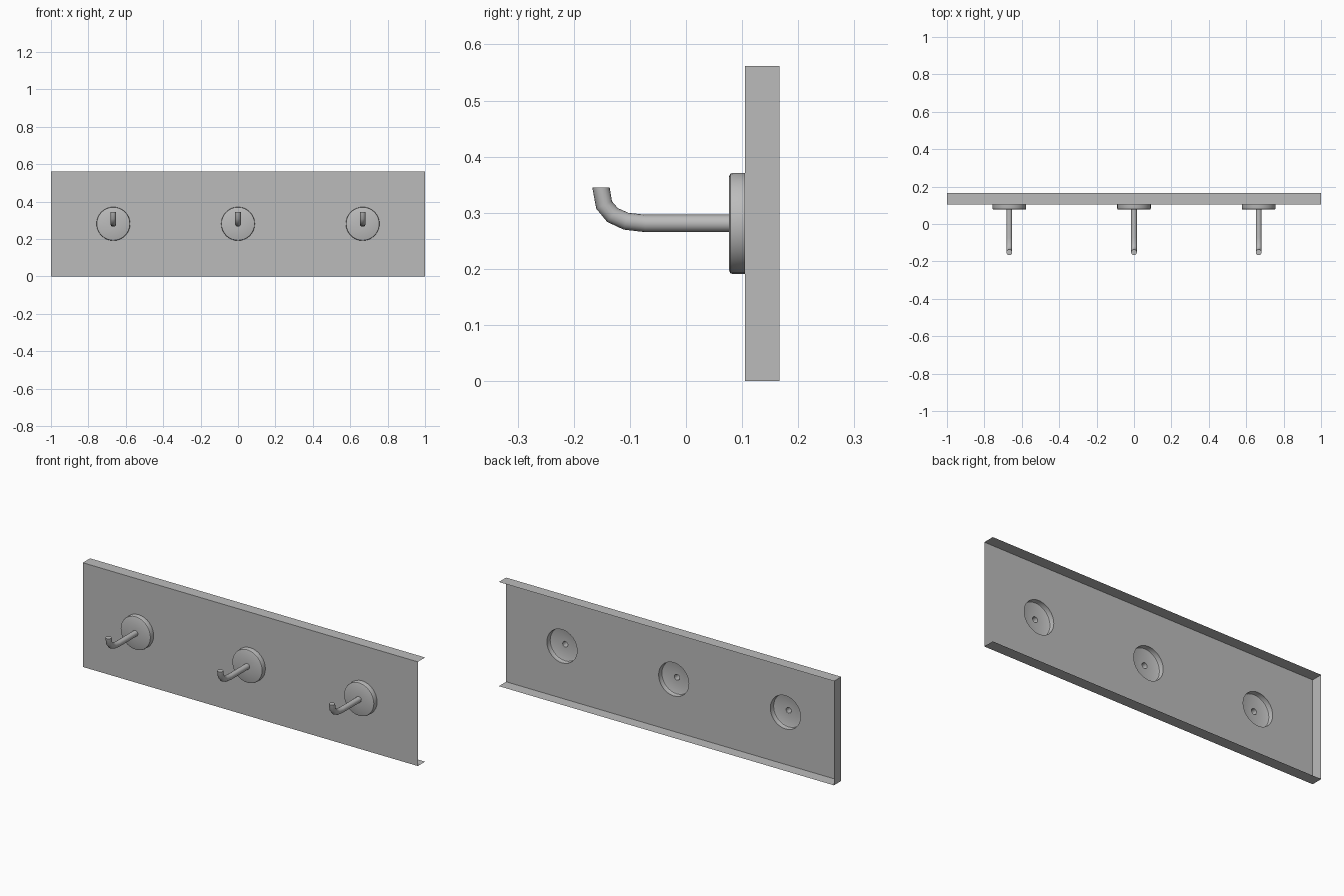
import bpy, bmesh, math
from mathutils import Vector

if "Cube" in bpy.data.objects:
    bpy.data.objects.remove(bpy.data.objects["Cube"])

W, H = 2.0, 0.562             # board size
Y0, Y1 = 0.105, 0.167         # front and back of the board
ZC = H / 2                    # hook height
HOOKS = (-2 / 3, 0.0, 2 / 3)
SEG = 32
R_DISC, R_ROD = 0.09, 0.0155

grey = bpy.data.materials.new("satin grey")
grey.diffuse_color = (0.5, 0.5, 0.5, 1)
grey.use_nodes = True
grey.node_tree.nodes["Principled BSDF"].inputs["Base Color"].default_value = grey.diffuse_color


def finish(bm, name, smooth=False):
    bmesh.ops.remove_doubles(bm, verts=bm.verts[:], dist=1e-5)
    me = bpy.data.meshes.new(name)
    bm.to_mesh(me)
    bm.free()
    me.materials.append(grey)
    ob = bpy.data.objects.new(name, me)
    bpy.context.collection.objects.link(ob)
    if smooth:
        bpy.ops.object.select_all(action='DESELECT')
        ob.select_set(True)
        bpy.context.view_layer.objects.active = ob
        bpy.ops.object.shade_smooth_by_angle(angle=math.radians(40))
    return ob


def loft(name, x, rings, seg, cap=False):
    """Rings of (y, z, radius, tilt) joined into a round skin; tilt 0 faces -y."""
    bm = bmesh.new()
    loops = []
    for y, z, r, tilt in rings:
        up = Vector((0, math.sin(tilt), math.cos(tilt)))
        loops.append([bm.verts.new(Vector((x, y, z)) + up * (r * math.sin(a))
                                   + Vector((r * math.cos(a), 0, 0)))
                      for a in (2 * math.pi * i / seg for i in range(seg))])
    for a, b in zip(loops, loops[1:]):
        for i in range(seg):
            j = (i + 1) % seg
            bm.faces.new((a[i], a[j], b[j], b[i]))
    if cap:
        bm.faces.new(loops[-1])
    return finish(bm, name, True)


# Board: a thin shell, open at the back and at the right end
bm = bmesh.new()
cw = W / 3
for cx in HOOKS:              # front panel, one cell with a round hole per hook
    inner, outer = [], []
    for i in range(SEG):
        a = 2 * math.pi * i / SEG
        c, s = math.cos(a), math.sin(a)
        m = max(abs(c), abs(s))
        inner.append(bm.verts.new((cx + R_DISC * c, Y0, ZC + R_DISC * s)))
        outer.append(bm.verts.new((cx + cw / 2 * c / m, Y0, ZC + H / 2 * s / m)))
    for i in range(SEG):
        j = (i + 1) % SEG
        bm.faces.new((inner[i], outer[i], outer[j], inner[j]))


def panel(*pts):
    bm.faces.new([bm.verts.new(p) for p in pts])


panel((-1, Y0, H), (1, Y0, H), (1, Y1, H), (-1, Y1, H))       # top flange
panel((-1, Y0, 0), (-1, Y1, 0), (1, Y1, 0), (1, Y0, 0))       # bottom flange
panel((-1, Y0, 0), (-1, Y0, H), (-1, Y1, H), (-1, Y1, 0))     # left end
finish(bm, "board")

# Hooks: hollow round backplate and bent rod
rad = math.radians
for n, x in zip(("left", "middle", "right"), HOOKS):
    loft(n + "_backplate", x,
         [(Y0, ZC, R_DISC, 0), (0.083, ZC, R_DISC, 0), (0.079, ZC, 0.0885, 0),
          (0.077, ZC, 0.084, 0), (0.077, ZC, R_ROD, 0)], SEG)
    loft(n + "_hook", x,
         [(0.077, ZC, R_ROD, 0), (-0.073, ZC, R_ROD, 0),
          (-0.107, 0.285, R_ROD, rad(15)), (-0.131, 0.296, R_ROD, rad(38)),
          (-0.146, 0.314, R_ROD, rad(65)), (-0.1515, 0.345, R_ROD, rad(90))],
         16, cap=True)
